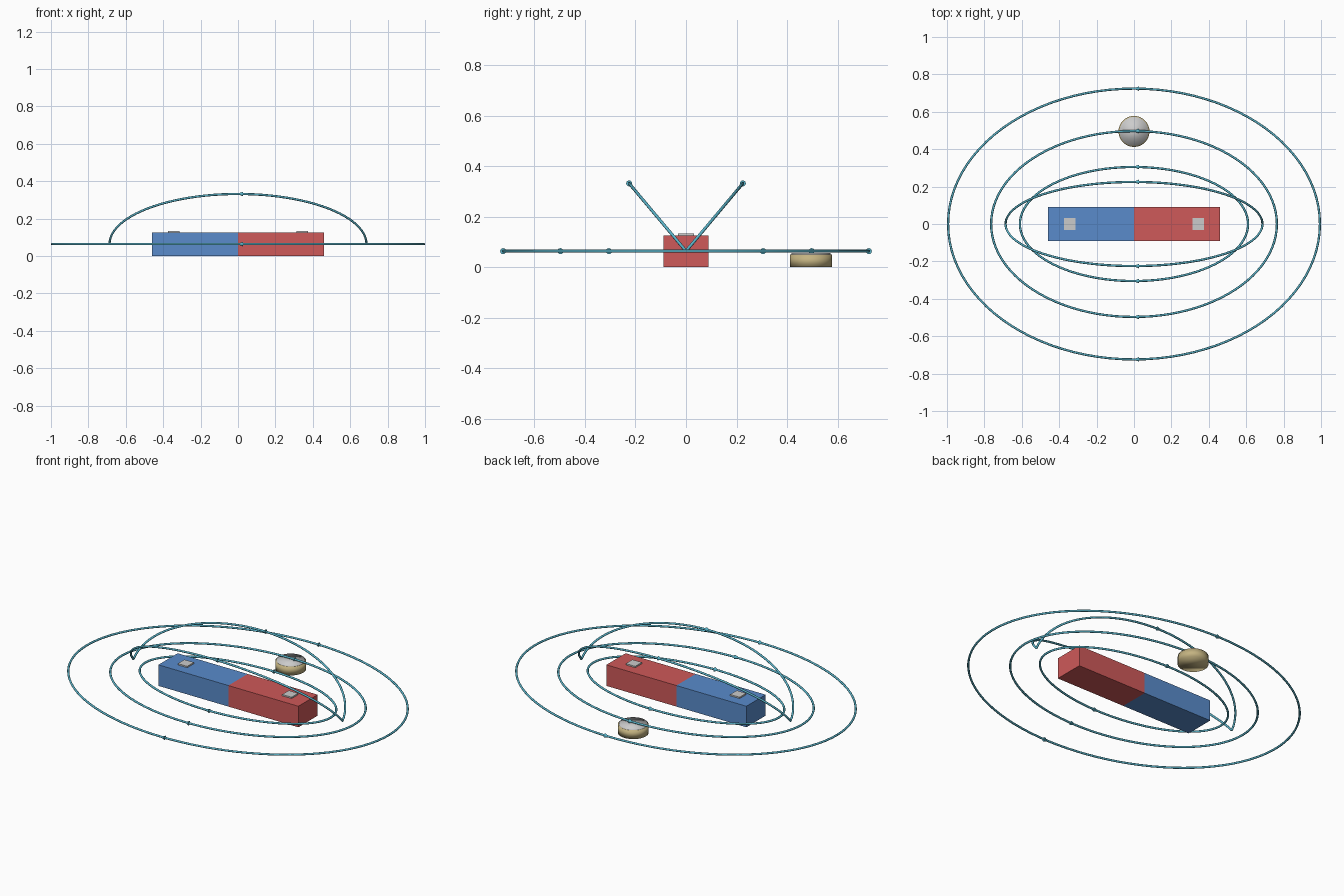
import bpy
from math import sin, cos, pi, radians
from mathutils import Vector

if "Cube" in bpy.data.objects:
    bpy.data.objects.remove(bpy.data.objects["Cube"])


def material(name, color):
    m = bpy.data.materials.new(name)
    m.diffuse_color = (*color, 1)
    m.use_nodes = True
    m.node_tree.nodes["Principled BSDF"].inputs["Base Color"].default_value = m.diffuse_color
    return m


RED = material("red", (0.62, 0.10, 0.10))
BLUE = material("blue", (0.10, 0.26, 0.60))
CYAN = material("cyan", (0.10, 0.45, 0.58))
BRASS = material("brass", (0.55, 0.45, 0.22))
MID = 0.0635  # height of the magnet axis


def box(name, center, size, mat=None):
    bpy.ops.mesh.primitive_cube_add(size=1, location=center)
    ob = bpy.context.object
    ob.name = name
    ob.scale = size
    bpy.ops.object.transform_apply(location=False, rotation=False, scale=True)
    if mat:
        ob.data.materials.append(mat)
    return ob


def disc(name, center, radius, height, mat=None):
    bpy.ops.mesh.primitive_cylinder_add(vertices=32, radius=radius, depth=height, location=center)
    ob = bpy.context.object
    ob.name = name
    if mat:
        ob.data.materials.append(mat)
    bpy.ops.object.shade_smooth()
    return ob


def field_line(name, a, b, tilt):
    """Half ellipse from pole to pole, tilted about the x axis, with an arrowhead."""
    n = 48
    cu = bpy.data.curves.new(name, 'CURVE')
    cu.dimensions = '3D'
    cu.bevel_depth = 0.006
    cu.bevel_resolution = 2
    cu.use_fill_caps = True
    sp = cu.splines.new('POLY')
    sp.points.add(n)
    for i, p in enumerate(sp.points):
        t = pi * i / n
        r = b * sin(t)
        p.co = (a * cos(t), r * cos(tilt), MID + r * sin(tilt), 1)
    sp.use_smooth = True
    cu.materials.append(CYAN)
    bpy.context.collection.objects.link(bpy.data.objects.new(name, cu))

    # arrowhead pointing from the red pole to the blue pole
    bpy.ops.mesh.primitive_cone_add(
        vertices=12, radius1=0.012, depth=0.032,
        location=(0.01, b * cos(tilt), MID + b * sin(tilt)),
        rotation=(0, -pi / 2, 0))
    ob = bpy.context.object
    ob.name = name + "_arrow"
    ob.data.materials.append(CYAN)


# Bar magnet halves and pole markers
for side, label, mat in ((-1, "south", BLUE), (1, "north", RED)):
    box(label + "_half", (side * 0.23, 0, 0.0625), (0.46, 0.18, 0.125), mat)
    box(label + "_marker", (side * 0.343, 0, 0.127), (0.062, 0.062, 0.012))

# Compass: brass case and pale dial
disc("compass_case", (0, 0.495, 0.025), 0.083, 0.05, BRASS)
disc("compass_dial", (0, 0.495, 0.050), 0.077, 0.012)

# Flat field lines on both sides of the magnet
for i, (a, b) in enumerate(((0.61, 0.305), (0.764, 0.497), (0.994, 0.724))):
    for tag, tilt in (("back", 0), ("front", pi)):
        field_line(f"field_line_{tag}_{i + 1}", a, b, tilt)

# Raised field lines above the magnet
for tag, tilt in (("back", 50), ("front", 130)):
    field_line(f"field_line_raised_{tag}", 0.687, 0.35, radians(tilt))
